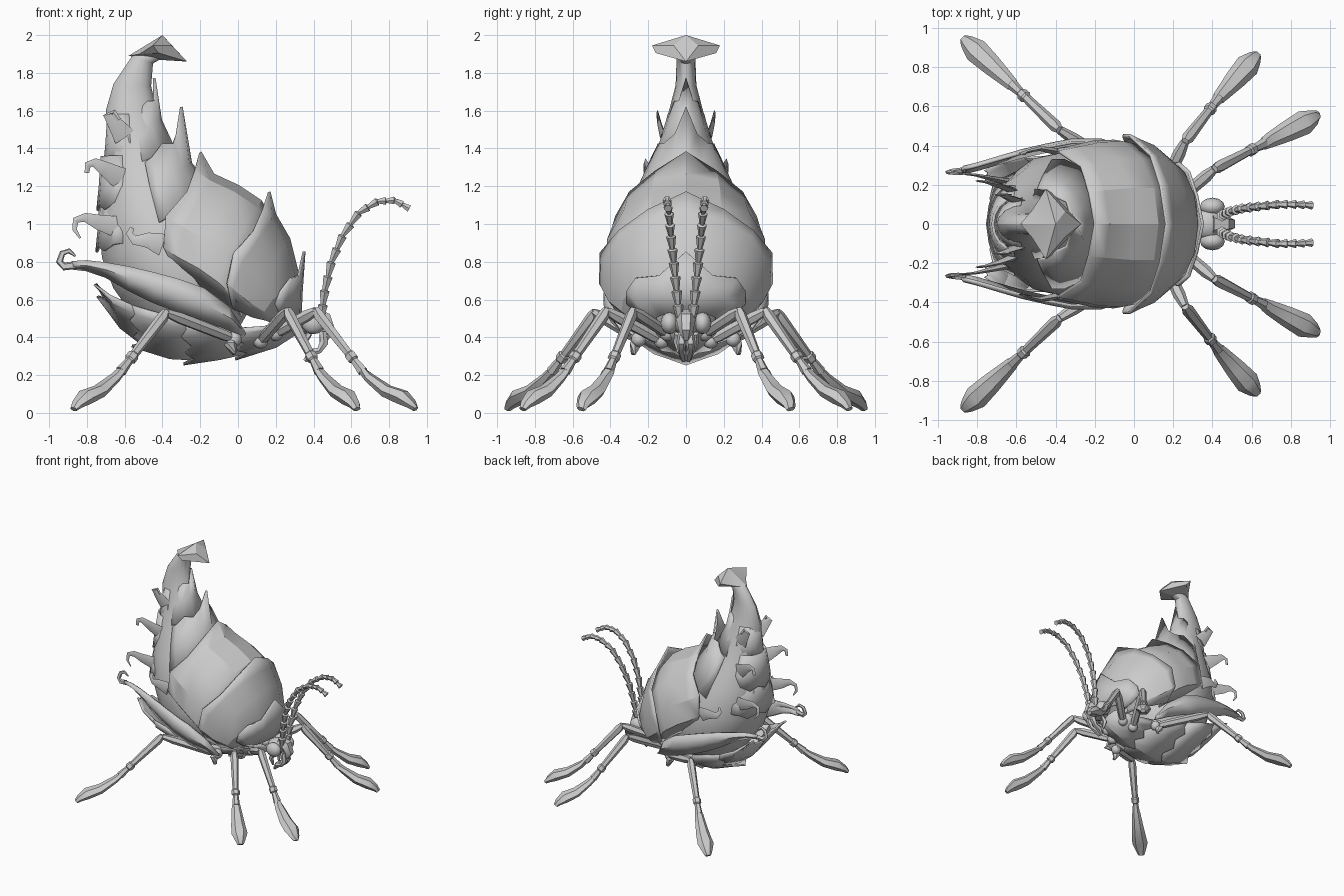
import bpy, math
from mathutils import Vector as V


def make(name, verts, faces, thick=0, angle=35):
    me = bpy.data.meshes.new(name)
    me.from_pydata([tuple(v) for v in verts], [], faces)
    me.update()
    me.shade_smooth()
    me.set_sharp_from_angle(angle=math.radians(angle))
    ob = bpy.data.objects.new(name, me)
    bpy.context.collection.objects.link(ob)
    if thick:
        m = ob.modifiers.new("thickness", 'SOLIDIFY')
        m.thickness, m.offset = thick, 0
    return ob


def arc(row, lim, n, vee=0):
    """Arc through top T, widest point E and underside B, all (x, z); w = half width."""
    T, E, B, w = row
    out = []
    for i in range(n + 1):
        a = math.radians(-lim + 2 * lim * i / n)
        c = math.cos(a)
        P = T if c > 0 else B
        out.append(V((E[0] + (P[0] - E[0]) * abs(c), w * math.sin(a),
                      E[1] + (P[1] - E[1]) * abs(c) + vee * abs(math.sin(2 * a)))))
    return out


def grid(name, rows, thick=0.015, angle=35):
    n = len(rows[0])
    f = [(r * n + i, r * n + i + 1, (r + 1) * n + i + 1, (r + 1) * n + i)
         for r in range(len(rows) - 1) for i in range(n - 1)]
    return make(name, [p for r in rows for p in r], f, thick, angle)


def plate(name, rows, lim=120, n=12, zig=0.0, tip=(0, 0), vee=0, angle=25):
    """Lofted shell plate whose last edge is jagged, with a central point."""
    g = [arc(r, lim, n, vee) for r in rows]
    for i in range(n + 1):
        if i % 2 == 0 and i not in (0, n):
            g[-1][i] += (g[-1][i] - g[-2][i]) * zig
    g[-1][n // 2] += V((tip[0], 0, tip[1]))
    return grid(name, g, angle=angle)


def tube(name, pts, radii, sides=6, flat=1.0, mirror=True):
    """Tube along pts (x, y, z); flat scales it sideways."""
    for s in ((1, -1) if mirror else (1,)):
        P = [V((p[0], p[1] * s, p[2])) for p in pts]
        vs, n = [], len(P)
        for k, p in enumerate(P):
            t = (P[min(k + 1, n - 1)] - P[max(k - 1, 0)]).normalized()
            # level sideways direction for legs, y for everything near the x-z plane
            side = V((-t.y, t.x, 0)) if abs(t.y) > .35 else V((0, 1, 0)) - t * t.y
            side.normalize()
            up = t.cross(side)
            for j in range(sides):
                a = 2 * math.pi * j / sides
                vs.append(p + radii[k] * (side * math.cos(a) * flat + up * math.sin(a)))
        fs = [(k * sides + j, k * sides + (j + 1) % sides, (k + 1) * sides + (j + 1) % sides, (k + 1) * sides + j)
              for k in range(n - 1) for j in range(sides)]
        fs += [tuple(range(sides))[::-1], tuple(range((n - 1) * sides, n * sides))]
        make(name + ("" if not mirror else "_left" if s > 0 else "_right"), vs, fs)


def ball(name, c, r, scale=(1, 1, 1)):
    bpy.ops.mesh.primitive_uv_sphere_add(segments=12, ring_count=8, radius=r, location=c)
    o = bpy.context.object
    o.name, o.scale = name, scale
    bpy.ops.object.shade_smooth_by_angle()


# tall hood: closed loft from the horn neck down to the belly (front point, back point, half width)
hood = [((-.36, 1.90), (-.42, 1.96), .05), ((-.45, 1.85), (-.56, 1.89), .05), ((-.46, 1.73), (-.66, 1.74), .055),
        ((-.43, 1.6), (-.70, 1.60), .09), ((-.38, 1.45), (-.69, 1.42), .14), ((-.30, 1.3), (-.72, 1.25), .20),
        ((-.18, 1.15), (-.74, 1.05), .29), ((-.05, .98), (-.72, .82), .36), ((.05, .75), (-.66, .66), .38),
        ((.08, .58), (-.56, .52), .33), ((.0, .44), (-.42, .4), .22)]
grid("hood", [arc((f, ((f[0] + k[0]) / 2, (f[1] + k[1]) / 2), k, w), 180, 16) for f, k, w in hood], 0)

# crest at the horn tip: drooping beak in front, a thin fin to each side
cv = [(-.27, 0, 1.86), (-.40, 0, 2.0), (-.58, 0, 1.89), (-.43, 0, 1.87)]
for s in (1, -1):
    cv += [(-.35, .065 * s, 1.945), (-.45, .18 * s, 1.945), (-.42, .16 * s, 1.905), (-.52, .07 * s, 1.90)]
cf = []
for o in (4, 8):
    a, b, c, d = range(o, o + 4)
    cf += [(0, 1, a), (1, b, a), (1, d, b), (1, 2, d), (a, b, c), (0, a, c), (0, c, 3), (3, c, d), (c, b, d), (2, 3, d)]
make("horn_crest", cv, cf, angle=20)

# overlapping shell plates, front to back
plate("collar_plate", [((.33, .53), (.24, .5), (.24, .44), .16), ((.335, .64), (.22, .56), (.22, .44), .26),
                       ((.335, .74), (.2, .62), (.2, .45), .32)], 105, 8, .25, (.015, .09))
plate("front_plate", [((.31, .54), (.22, .5), (.2, .44), .18), ((.32, .72), (.13, .56), (.16, .44), .34),
                      ((.27, .92), (.04, .63), (.1, .42), .41), ((.195, 1.05), (-.04, .71), (.03, .42), .445),
                      ((.17, 1.09), (-.07, .74), (.0, .42), .46)], 125, 10, .5, (-.005, .08))
plate("middle_plate", [((.2, .98), (-.02, .64), (.05, .42), .41), ((.12, 1.12), (-.12, .74), (-.02, .47), .43),
                       ((0, 1.20), (-.23, .82), (-.1, .52), .425), ((-.13, 1.26), (-.34, .88), (-.2, .57), .40),
                       ((-.19, 1.30), (-.42, .93), (-.26, .62), .385)], 125, 10, .3, (-.01, .08))
plate("upper_plate", [((-.14, 1.18), (-.4, 1.02), (-.5, .95), .33), ((-.25, 1.32), (-.46, 1.2), (-.5, 1.2), .24),
                      ((-.3, 1.45), (-.49, 1.33), (-.5, 1.3), .18)], 100, 10, .25, (0, .17), angle=35)
plate("neck_plate", [((-.34, 1.4), (-.53, 1.32), (-.53, 1.3), .175), ((-.41, 1.55), (-.56, 1.47), (-.56, 1.4), .115),
                     ((-.43, 1.66), (-.57, 1.57), (-.57, 1.5), .08)], 100, 8, .2, (-.01, .09), angle=35)

# back ridge plates down the rear of the hood
for i, (x, z, w) in enumerate([(-.695, 1.42, .13), (-.73, 1.2, .19), (-.735, .98, .24)]):
    plate(f"back_plate_{i + 1}", [((x + .01, z + .16), (x + .13, z + .16), (x, z), w * .7),
                                  ((x, z), (x + .14, z), (x, z), w),
                                  ((x - .01, z - .1), (x + .14, z - .08), (x, z), w * 1.08)], 85, 8, .3)

# belly plates: bowl stations (x, keel z, edge z, half width), jagged trailing edges
bowl = [(.32, .43, .5, .1), (.2, .36, .46, .17), (.05, .32, .45, .23), (-.1, .295, .46, .28), (-.23, .285, .49, .32),
        (-.36, .30, .53, .34), (-.5, .36, .57, .34), (-.62, .46, .62, .32), (-.70, .60, .68, .27)]
for i in range(0, 8, 2):
    rows = []
    for k, (x, zb, ze, w) in enumerate(bowl[i:i + 3]):
        rows.append(((x, zb - .008 * k), (x - .06, ze), (x, ze), w))
    plate(f"belly_plate_{i // 2 + 1}", rows, 90, 12, .3, (-.02, -.005), vee=.025)

# side wings sweeping back to a tip: (x, y, top z, bottom z)
wing = [(.03, .31, .43, .41), (-.05, .37, .56, .44), (-.18, .415, .66, .49), (-.32, .415, .71, .535),
        (-.45, .39, .745, .585), (-.58, .36, .775, .65), (-.7, .325, .795, .72), (-.8, .295, .805, .755),
        (-.88, .275, .80, .765)]
for s in (1, -1):
    grid("side_wing_" + ("left" if s > 0 else "right"),
         [[V((x, y * s, t)), V((x + .01, (y + .015) * s, t * .5 + b * .5)), V((x, (y - .02) * s, b))]
          for x, y, t, b in wing], .015)
tube("wing_curl", [(-.86, .277, .782), (-.92, .27, .775), (-.945, .265, .80), (-.93, .26, .845), (-.895, .257, .858),
                   (-.86, .255, .83)], [.022, .022, .02, .017, .014, .006], 5, .6)

# hooked thorns on the rear edges
thorns = [[(-.6, .12, 1.46), (-.65, .14, 1.53), (-.69, .15, 1.58), (-.66, .15, 1.59), (-.63, .15, 1.55)],
          [(-.62, .17, 1.24), (-.7, .2, 1.29), (-.76, .215, 1.325), (-.795, .22, 1.315), (-.80, .22, 1.27)],
          [(-.62, .21, .98), (-.74, .235, 1.01), (-.81, .25, 1.035), (-.86, .255, 1.02), (-.865, .26, .97),
           (-.835, .26, .925)],
          [(-.4, .37, .89), (-.48, .385, .915), (-.55, .37, .915), (-.575, .36, .95), (-.56, .355, .98)]]
for i, p in enumerate(thorns):
    tube(f"thorn_{i + 1}", p, [.06, .04, .024, .018, .012, .005][:len(p)], 4, .3)

# head, eyes, jaw and feelers
ball("head", (.38, 0, .475), .075, (1.1, 1.1, .8))
for s in (1, -1):
    ball("eye", (.40, .088 * s, .475), .058, (1.1, .8, 1))
tube("snout", [(.4, 0, .5), (.46, 0, .49), (.48, 0, .44), (.46, 0, .39)], [.06, .05, .04, .02], 6, mirror=False)
tube("jaw", [(.45, .02, .43), (.455, .025, .37), (.43, .025, .33), (.39, .02, .32), (.355, .012, .275)],
     [.02, .026, .018, .024, .012], 6)
tube("cheek_feeler", [(.38, .05, .42), (.35, .05, .38), (.36, .04, .32)], [.015, .02, .008], 5)

# segmented antennae: flared links along a path
path = [V(p) for p in [(.44, .035, .5), (.46, .05, .65), (.495, .065, .8), (.555, .08, .94), (.64, .09, 1.06),
                       (.74, .1, 1.12), (.83, .1, 1.125), (.91, .095, 1.08)]]
pts, rad = [], []
for k in range(14):
    for f, r in ((0.0, .015), (.92, .028)):
        t = (k + f) / 14 * (len(path) - 1)
        j = min(int(t), len(path) - 2)
        pts.append(path[j].lerp(path[j + 1], t - j))
        rad.append(r * (1.05 - .02 * k))
tube("antenna", pts, rad, 6)

# legs: hip, knee, ankle, toe; flat broad feet
legs = {"front_leg": [(.2, .1, .42), (.41, .28, .54), (.66, .41, .22), (.94, .555, .01)],
        "middle_leg": [(.12, .13, .38), (.26, .42, .54), (.43, .64, .22), (.63, .865, .01)],
        "rear_leg": [(-.02, .25, .39), (-.38, .48, .53), (-.62, .71, .22), (-.87, .945, .01)]}
for name, pp in legs.items():
    h, k, a, t = [V(p) for p in pp]
    tube(name + "_thigh", [h, h.lerp(k, .15), h.lerp(k, .8), k], [.02, .03, .032, .022])
    tube(name + "_shin", [k + V((0, 0, .01)), k.lerp(a, .08), k.lerp(a, .7), k.lerp(a, .72), k.lerp(a, .8), k.lerp(a, .82), a],
         [.02, .032, .024, .032, .032, .022, .03])
    m = V((0, 0, .02))
    tube(name + "_foot", [a, a.lerp(t, .12) - m * .4, a.lerp(t, .45) - m * .5, a.lerp(t, .75) + m, a.lerp(t, .93) + m, t + m * .5],
         [.022, .026, .036, .042, .026, .016], 6, 1.5)
    ball(name + "_hip", h, .04)
tube("hip_spur", [(-.02, .24, .4), (-.04, .27, .36), (-.02, .28, .31)], [.02, .035, .012], 6)
for o in list(bpy.data.objects):
    if o.name.endswith("_hip"):
        c = o.copy()
        c.name = o.name + "_right"
        c.location.y *= -1
        bpy.context.collection.objects.link(c)
